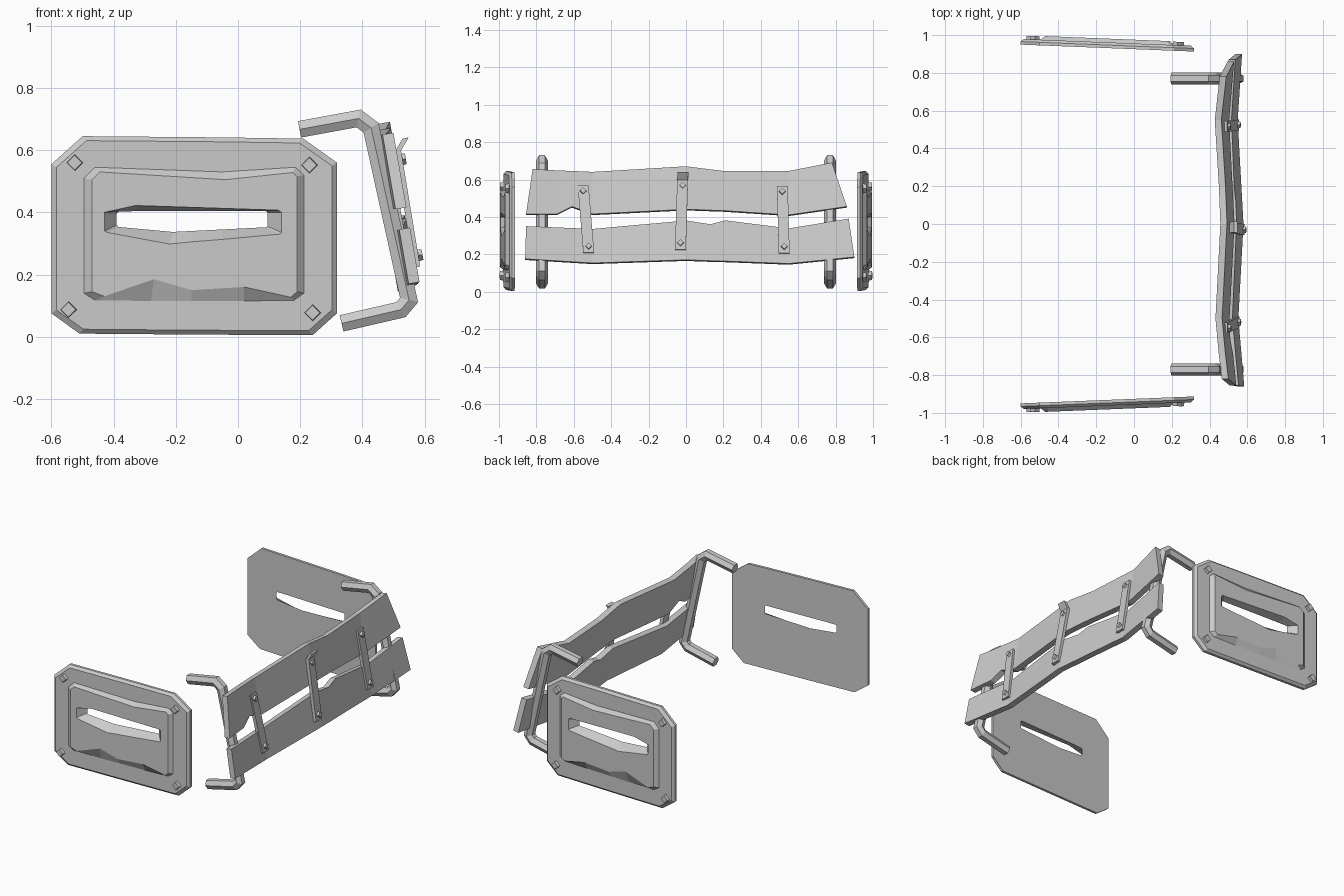
import bpy, bmesh
from mathutils import Vector

if "Cube" in bpy.data.objects:
    bpy.data.objects.remove(bpy.data.objects["Cube"])


def loft(name, rings, cyclic=False):
    """Bridge equal closed rings; cap the ends unless the loft is cyclic."""
    bm = bmesh.new()
    vs = [[bm.verts.new(p) for p in r] for r in rings]
    n, m = len(rings[0]), len(rings)
    for i in range(m if cyclic else m - 1):
        a, b = vs[i], vs[(i + 1) % m]
        for j in range(n):
            k = (j + 1) % n
            bm.faces.new((a[j], a[k], b[k], b[j]))
    if not cyclic:
        bm.faces.new(vs[0][::-1])
        bm.faces.new(vs[-1])
    return finish(name, bm)


def finish(name, bm):
    bmesh.ops.recalc_face_normals(bm, faces=bm.faces)
    me = bpy.data.meshes.new(name)
    bm.to_mesh(me)
    bm.free()
    ob = bpy.data.objects.new(name, me)
    bpy.context.collection.objects.link(ob)
    return ob


def bolt(name, loc, axis, r=0.028, h=0.03):
    """Four-sided diamond bolt head."""
    bm = bmesh.new()
    bmesh.ops.create_cone(bm, cap_ends=True, segments=4, radius1=r, radius2=r * 0.85, depth=h)
    ob = finish(name, bm)
    ob.rotation_euler = Vector(axis).to_track_quat('Z', 'Y').to_euler()
    ob.location = loc


# Side plates: matching rings in (x, z), from rim to panel to slot
outline = [(-.6, .555), (-.5, .645), (-.05, .641), (.21, .637), (.318, .56), (.318, .075),
           (.24, .005), (.03, .006), (-.15, .007), (-.28, .008), (-.51, .01), (-.6, .075)]
rim = [(-.14 + (x + .14) * .965, .325 + (z - .325) * .955) for x, z in outline]
panel_base = [(-.495, .51), (-.46, .545), (-.05, .53), (.185, .545), (.212, .52), (.212, .14),
              (.18, .117), (.02, .115), (-.15, .115), (-.28, .115), (-.46, .117), (-.495, .14)]
panel_top = [(-.47, .505), (-.445, .53), (-.04, .505), (.175, .528), (.19, .515), (.19, .145),
             (.17, .127), (.02, .16), (-.15, .15), (-.27, .185), (-.43, .13), (-.47, .145)]
slot_out = [(-.43, .395), (-.43, .40), (-.33, .422), (.13, .407), (.14, .40), (.14, .335),
            (.135, .33), (-.05, .313), (-.15, .305), (-.22, .298), (-.42, .335), (-.43, .34)]
slot_in = [(-.39, .395), (-.385, .403), (-.33, .404), (.09, .404), (.095, .4), (.095, .355),
           (.09, .352), (-.05, .345), (-.15, .34), (-.21, .337), (-.385, .353), (-.39, .36)]
layers = [(outline, 0), (outline, .016), (rim, .03), (panel_base, .03),
          (panel_top, .05), (slot_out, .05), (slot_in, 0)]


def plate_y(x, d):
    return .913 + (.318 - x) * .04 + d


for side, s in (("front", -1), ("back", 1)):
    loft(side + "_plate", [[(x, s * plate_y(x, d), z) for x, z in ring] for ring, d in layers],
         cyclic=True)
    for i, (x, z) in enumerate([(-.525, .56), (.23, .552), (-.545, .087), (.24, .077)]):
        bolt(f"{side}_plate_bolt_{i}", (x, s * plate_y(x, .033), z), (.04 * s, s, 0))

# Bent hexagonal pipe brackets
path = [Vector(p) for p in [(.198, .667), (.388, .702), (.428, .672),
                            (.55, .118), (.524, .087), (.333, .043)]]
hexagon = [(1, 0), (.5, .866), (-.5, .866), (-1, 0), (-.5, -.866), (.5, -.866)]
for side, s in (("front", -1), ("back", 1)):
    rings = []
    for i, p in enumerate(path):
        a = (p - path[i - 1]).normalized() if i else (path[1] - p).normalized()
        b = (path[i + 1] - p).normalized() if i < len(path) - 1 else a
        t = (a + b).normalized()
        nrm = Vector((-t.y, t.x)) / max(t.dot(a), .5)
        rings.append([(p.x + nrm.x * v * .031, s * .77 + u * .031, p.y + nrm.y * v * .031)
                      for u, v in hexagon])
    loft(side + "_pipe", rings)


# Warped planks: columns of (top y, top z, bottom y, bottom z, bend)
def back_x(z):
    return .458 + .175 * (.66 - z)


T = .035
planks = {
    "upper_plank": [(-.82, .65, -.855, .41, .005), (-.69, .643, -.69, .41, -.012),
                    (-.61, .64, -.61, .45, -.02), (-.5, .635, -.5, .41, -.031),
                    (0, .665, 0, .435, 0), (.2, .64, .2, .428, -.012),
                    (.55, .64, .55, .405, -.034), (.78, .685, .86, .45, 0)],
    "lower_plank": [(-.855, .345, -.86, .17, .005), (-.5, .33, -.5, .148, -.03),
                    (0, .375, 0, .165, 0), (.13, .355, .13, .16, -.008),
                    (.21, .376, .21, .158, -.013), (.55, .333, .55, .145, -.034),
                    (.87, .385, .9, .18, -.005)],
}
for name, cols in planks.items():
    loft(name, [[(back_x(zt) + o, yt, zt), (back_x(zt) + o + T, yt, zt + .006),
                 (back_x(zb) + o + T, yb, zb + .006), (back_x(zb) + o, yb, zb)]
                for yt, zt, yb, zb, o in cols])

# Straps with bolts: rows of (centre y, z, offset from plank face)
straps = {
    "left_strap": (-.031, [(-.55, .565, 0), (-.52, .205, 0)]),
    "middle_strap": (0, [(-.016, .637, .036), (-.018, .595, .004), (-.03, .222, 0)]),
    "right_strap": (-.033, [(.515, .562, 0), (.525, .203, 0)]),
}
for name, (bend, rows) in straps.items():
    rings = []
    for y, z, o in rows:
        x = back_x(z) + T + bend + o
        rings.append([(x - .004, y - .029, z), (x + .016, y - .029, z + .004),
                      (x + .016, y + .029, z + .004), (x - .004, y + .029, z)])
    loft(name, rings)
    top, low = rows[-2], rows[-1]
    for tag, (y, z) in (("top", (top[0], top[1] - .025)), ("bottom", (low[0], low[1] + .04))):
        bolt(f"{name}_{tag}_bolt", (back_x(z) + T + bend + .019, y, z), (1, 0, .17), .02, .024)
